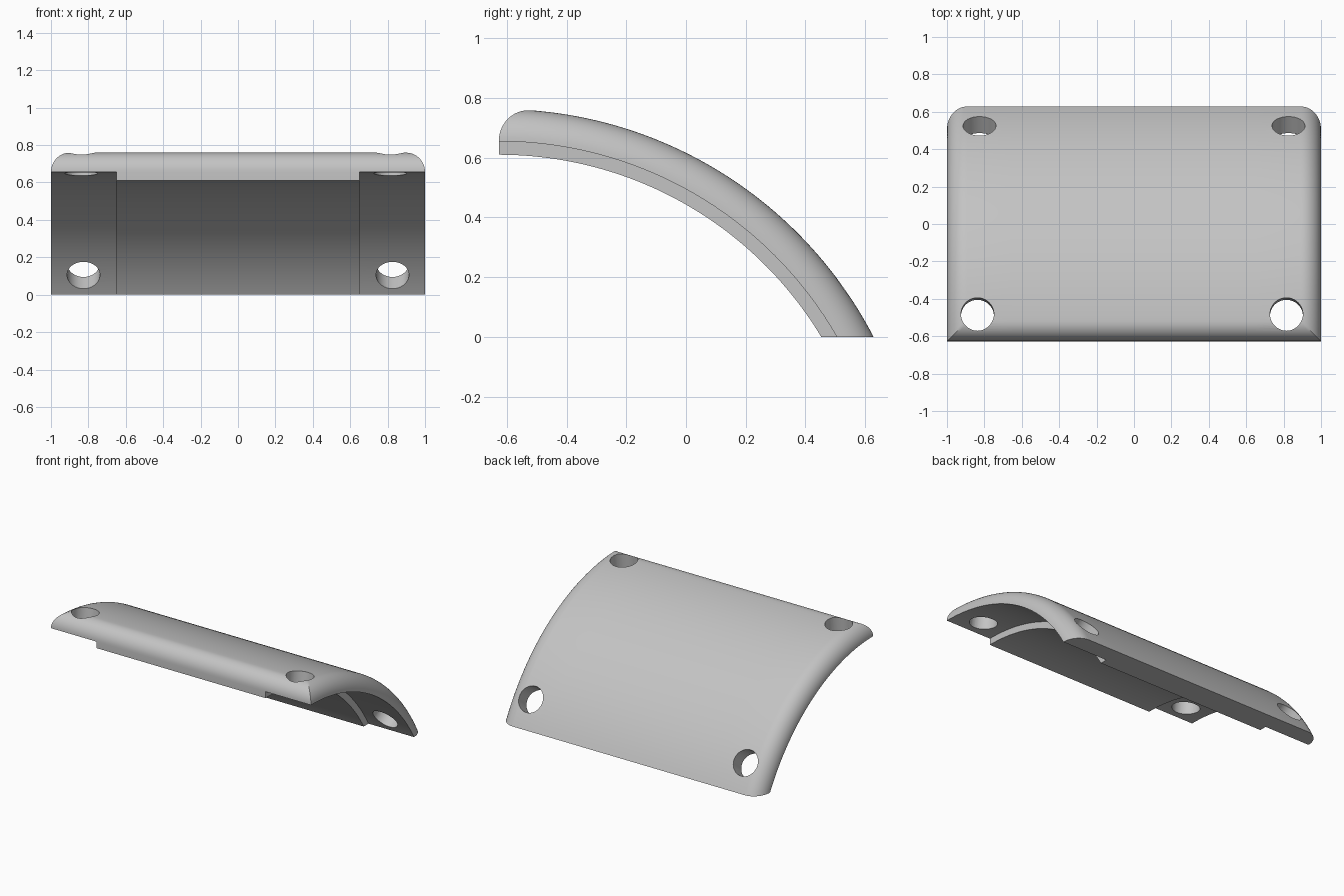
import bpy, bmesh, math
from math import sin, cos, acos, asin, pi, sqrt

if "Cube" in bpy.data.objects:
    bpy.data.objects.remove(bpy.data.objects["Cube"])

# Arc centre and radii of the curved plate
YC, ZC = -0.627, -0.651
R_PAD, R_EDGE, R_OUT = 1.261, 1.306, 1.414
FILLET = R_OUT - R_EDGE
PAD_X = 0.65
STEPS, ARC = 12, 48


def rise(d):
    """Height of the rounded rim at distance d from the edge."""
    d = min(d, FILLET)
    return sqrt(max(0, FILLET ** 2 - (FILLET - d) ** 2))


def place(x, r, a):
    return (x, YC + r * sin(a), ZC + r * cos(a))


# Distances sampled evenly around the rounded rim
rim = [FILLET * (1 - cos(i / STEPS * pi / 2)) for i in range(STEPS + 1)]
front_angles = [asin(d / R_OUT) for d in rim]


def section(x, r_in):
    """Closed cross-section of the plate at x."""
    side = 1 - abs(x)

    def run(radius_at):
        last = front_angles[-1]
        end = acos(-ZC / radius_at(FILLET))
        pts = [place(x, radius_at(d), a) for d, a in zip(rim, front_angles)]
        for i in range(1, ARC + 1):
            pts.append(place(x, radius_at(FILLET), last + (end - last) * i / ARC))
        return pts

    outer = run(lambda d: R_EDGE + min(rise(d), rise(side)))
    inner = run(lambda d: r_in)
    return outer + inner[::-1]


# Sections from right to left, doubled where the thick middle steps down
half = [(1 - d, R_EDGE) for d in rim] + [(PAD_X, R_EDGE), (PAD_X, R_PAD)]
stations = [(-x, r) for x, r in half] + half[::-1]

bm = bmesh.new()
rings = [[bm.verts.new(p) for p in section(x, r)] for x, r in stations]
n = len(rings[0])
for k, (a, b) in enumerate(zip(rings, rings[1:])):
    for j in range(n):
        q = [a[j], a[(j + 1) % n], b[(j + 1) % n], b[j]]
        # split along the mitre line of the front corners
        if k >= len(half):
            q = q[1:] + q[:1]
        bm.faces.new((q[0], q[1], q[2]))
        bm.faces.new((q[0], q[2], q[3]))
# cap the ends, then merge the points that meet at the rim
bm.faces.new(rings[0])
bm.faces.new(rings[-1][::-1])
bmesh.ops.remove_doubles(bm, verts=bm.verts, dist=0.0001)
bmesh.ops.dissolve_degenerate(bm, edges=bm.edges, dist=0.0001)
# drop any leftover doubled faces lying flat on the side edge
flat = [f for f in bm.faces if all(abs(abs(v.co.x) - 1) < 0.0001 for v in f.verts)]
bmesh.ops.delete(bm, geom=flat, context='FACES')
bmesh.ops.recalc_face_normals(bm, faces=bm.faces)
mesh = bpy.data.meshes.new("curved_plate")
bm.to_mesh(mesh)
bm.free()
plate = bpy.data.objects.new("curved_plate", mesh)
bpy.context.collection.objects.link(plate)

grey = bpy.data.materials.new("light_grey")
grey.use_nodes = True
colour = (0.55, 0.55, 0.55, 1)
grey.diffuse_color = colour
grey.node_tree.nodes["Principled BSDF"].inputs["Base Color"].default_value = colour
mesh.materials.append(grey)

# Four screw holes drilled towards the arc centre
for x, angle in ((-0.837, 5.9), (0.815, 5.9), (-0.826, 54.6), (0.826, 54.6)):
    a = math.radians(angle)
    bpy.ops.mesh.primitive_cylinder_add(
        vertices=48, radius=0.088, depth=0.5,
        location=place(x, 1.36, a), rotation=(-a, 0, 0))
    drill = bpy.context.object
    drill.name = "hole_cutter"
    drill.hide_render = True
    drill.data.materials.append(grey)
    cut = plate.modifiers.new("hole", 'BOOLEAN')
    cut.operation = 'DIFFERENCE'
    cut.solver = 'EXACT'
    cut.object = drill
    bpy.ops.object.select_all(action='DESELECT')
    plate.select_set(True)
    bpy.context.view_layer.objects.active = plate
    bpy.ops.object.modifier_apply(modifier=cut.name)
    bpy.data.objects.remove(drill)

bpy.ops.object.shade_smooth_by_angle(angle=math.radians(30))
